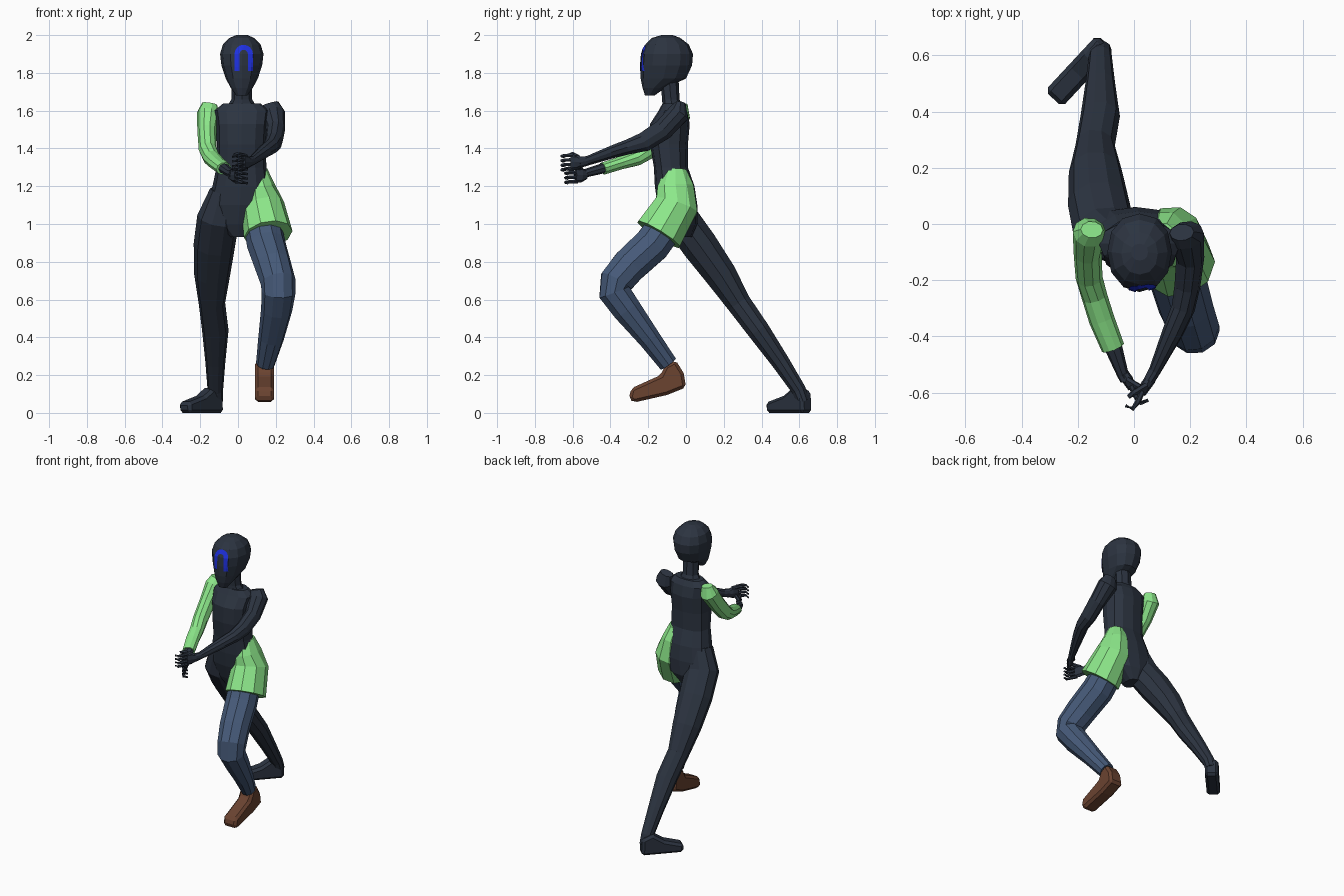
import bpy, bmesh, math
from mathutils import Vector
from mathutils.bvhtree import BVHTree


def material(name, rgb):
    m = bpy.data.materials.new(name)
    m.diffuse_color = (*rgb, 1)
    return m


DARK = material("dark slate", (0.025, 0.034, 0.052))
GREEN = material("light green", (0.27, 0.82, 0.26))
BLUE = material("denim blue", (0.061, 0.102, 0.19))
BROWN = material("shoe brown", (0.145, 0.056, 0.03))
MARK = material("bright blue", (0.013, 0.03, 0.75))


def finish(name, bm, mat):
    bmesh.ops.recalc_face_normals(bm, faces=bm.faces)
    me = bpy.data.meshes.new(name)
    bm.to_mesh(me)
    bm.free()
    me.materials.append(mat)
    ob = bpy.data.objects.new(name, me)
    bpy.context.collection.objects.link(ob)
    return ob


def loft(name, stations, mat, sides=10, flat=False, square=1.0):
    """Tube through (x, y, z, half width, half depth) stations."""
    bm = bmesh.new()
    pts = [Vector(s[:3]) for s in stations]
    rings = []
    for i, s in enumerate(stations):
        t = (pts[min(i + 1, len(pts) - 1)] - pts[max(i - 1, 0)]).normalized()
        if flat:
            t = Vector((0, 0, 1))
        u = Vector((1, 0, 0))
        u = (u - t * u.dot(t)).normalized()
        v = t.cross(u)
        ring = []
        for k in range(sides):
            a = 2 * math.pi * k / sides
            c, d = math.cos(a), math.sin(a)
            c = math.copysign(abs(c) ** square, c)
            d = math.copysign(abs(d) ** square, d)
            ring.append(bm.verts.new(pts[i] + u * c * s[3] + v * d * s[4]))
        rings.append(ring)
    for r, q in zip(rings, rings[1:]):
        for k in range(sides):
            n = (k + 1) % sides
            bm.faces.new((r[k], r[n], q[n], q[k]))
    bm.faces.new(rings[0])
    bm.faces.new(rings[-1])
    return finish(name, bm, mat)


def foot(name, profile, origin, direction, width, mat):
    """Side profile (distance from heel, height) extruded sideways, with soft edges."""
    bm = bmesh.new()
    d = Vector((*direction, 0)).normalized()
    side = Vector((-d.y, d.x, 0)) * width / 2
    o = Vector((*origin, 0))
    a, b = ([bm.verts.new(o + d * s + Vector((0, 0, z)) + side * k) for s, z in profile]
            for k in (-1, 1))
    n = len(profile)
    for i in range(n):
        j = (i + 1) % n
        bm.faces.new((a[i], a[j], b[j], b[i]))
    bm.faces.new(a)
    bm.faces.new(b)
    ob = finish(name, bm, mat)
    bev = ob.modifiers.new("soft edges", 'BEVEL')
    bev.width = 0.016
    bev.segments = 1
    return ob


# Torso and neck
loft("torso", [
    (0.0, -0.03, 0.93, .04, .06), (0.0, -0.03, 1.0, .13, .09),
    (0.01, -0.045, 1.1, .17, .105), (0.015, -0.06, 1.2, .15, .105),
    (0.018, -0.08, 1.3, .132, .09), (0.018, -0.09, 1.42, .13, .1),
    (0.02, -0.085, 1.53, .135, .105), (0.02, -0.07, 1.6, .145, .075),
    (0.02, -0.07, 1.637, .10, .055)], DARK, 12, True, 0.85)
loft("neck", [(0.02, -0.07, 1.61, .085, .055), (0.02, -0.08, 1.66, .055, .046),
              (0.02, -0.09, 1.78, .055, .05)], DARK, 8, True)

# Head
head = loft("head", [
    (0.02, -0.192, 1.68, .03, .025), (0.02, -0.17, 1.72, .058, .06),
    (0.02, -0.12, 1.77, .085, .12), (0.02, -0.105, 1.84, .108, .137),
    (0.02, -0.1, 1.9, .115, .137), (0.02, -0.1, 1.95, .1, .115),
    (0.02, -0.105, 1.985, .065, .075), (0.02, -0.1, 2.0, .03, .03)], DARK, 12, True, 0.92)

# Painted arch on the face, laid onto the head surface
tree = BVHTree.FromPolygons([v.co for v in head.data.vertices],
                            [tuple(p.vertices) for p in head.data.polygons])
spine = [(-1, 0, 1.81 + 0.0225 * i) for i in range(4)]
spine += [(-math.cos(math.pi * i / 8), math.sin(math.pi * i / 8), 1.90) for i in range(9)]
spine += [(1, 0, z) for _, _, z in reversed(spine[:4])]
bm = bmesh.new()
rows = []
for c, s, z0 in spine:
    row = []
    for r in (.022, .031, .04, .049):
        x, z = 0.03 + c * r, z0 + s * r
        hit = tree.ray_cast(Vector((x, -1, z)), Vector((0, 1, 0)))[0]
        row.append(bm.verts.new((x, (hit.y if hit else -0.22) - 0.005, z)))
    rows.append(row)
for p, q in zip(rows, rows[1:]):
    for k in range(3):
        bm.faces.new((p[k], p[k + 1], q[k + 1], q[k]))
finish("face_arch", bm, MARK)

# Arms: bare left arm, sleeved right arm
loft("left_arm", [
    (0.17, -0.03, 1.637, .045, .03), (0.185, -0.04, 1.585, .065, .06),
    (0.2, -0.12, 1.5, .05, .058), (0.19, -0.22, 1.435, .046, .054),
    (0.175, -0.3, 1.41, .042, .042), (0.14, -0.38, 1.385, .038, .036),
    (0.075, -0.52, 1.335, .022, .026), (0.055, -0.555, 1.328, .02, .03)], DARK)
loft("right_sleeve", [
    (-0.15, -0.02, 1.637, .04, .03), (-0.158, -0.03, 1.585, .06, .06),
    (-0.165, -0.1, 1.49, .05, .055), (-0.16, -0.19, 1.395, .048, .05),
    (-0.14, -0.26, 1.35, .046, .043), (-0.115, -0.34, 1.325, .046, .036),
    (-0.075, -0.44, 1.293, .042, .034)], GREEN)
loft("right_forearm", [(-0.08, -0.42, 1.3, .034, .028), (-0.04, -0.535, 1.268, .021, .022),
                       (-0.03, -0.555, 1.265, .02, .026)], DARK, 8)

# Hands: palm, four curled fingers and a thumb; s is the way the fingers curl
for side, s, x, y, z in (("left", -1, 0.03, -0.595, 1.327), ("right", 1, -0.01, -0.575, 1.26)):
    loft(side + "_palm", [(x - s * .03, y + .045, z, .02, .026), (x - s * .012, y + .02, z, .02, .04),
                          (x + s * .004, y - .01, z, .015, .042)], DARK, 8)
    for i in range(4):
        fz = z + .036 - .024 * i
        loft(f"{side}_finger_{i + 1}", [
            (x, y, fz, .011, .011), (x + s * .018, y - .04, fz, .01, .01),
            (x + s * .035, y - .062, fz - .004, .009, .009),
            (x + s * .06, y - .052, fz - .008, .007, .007)], DARK, 6)
    loft(side + "_thumb", [(x - s * .015, y + .02, z + .03, .013, .013),
                           (x + s * .03, y - .005, z + .044, .011, .011),
                           (x + s * .05, y - .02, z + .04, .008, .008)], DARK, 6)

# Shorts panel over the left hip
loft("hip_panel", [
    (0.1, -0.055, 1.285, .055, .06), (0.115, -0.055, 1.2, .08, .1),
    (0.13, -0.05, 1.1, .115, .12), (0.16, -0.145, .945, .13, .135)], GREEN, 10)

# Bent front leg with shoe
loft("front_leg", [
    (0.13, -0.1, 1.0, .1, .1), (0.15, -0.18, .89, .103, .102),
    (0.185, -0.3, .78, .098, .098), (0.212, -0.37, .695, .093, .093),
    (0.215, -0.38, .64, .09, .088), (0.205, -0.315, .55, .083, .08),
    (0.175, -0.195, .395, .068, .062), (0.145, -0.095, .26, .05, .052)], BLUE)
foot("front_shoe", [(0.0, .135), (0.1, .095), (.275, .055), (.303, .075), (.29, .13),
                    (.135, .2), (.11, .25), (.055, .28), (.012, .21)],
     (0.14, 0.0), (0, -1), .1, BROWN)

# Stretched back leg with foot
loft("back_leg", [
    (-0.07, -0.06, 1.17, .08, .08), (-0.105, -0.03, 1.03, .112, .1),
    (-0.125, 0.07, .89, .11, .1), (-0.137, 0.185, .73, .095, .088),
    (-0.138, 0.28, .58, .07, .068), (-0.12, 0.385, .435, .07, .062),
    (-0.12, 0.5, .27, .053, .05), (-0.12, 0.598, .12, .041, .04),
    (-0.12, 0.62, .06, .04, .036)], DARK)
foot("back_foot", [(0.0, 0.0), (.27, 0.0), (.275, .055), (.15, .09), (.07, .14), (.005, .11)],
     (-0.1, 0.645), (-.68, -.73), .085, DARK)
